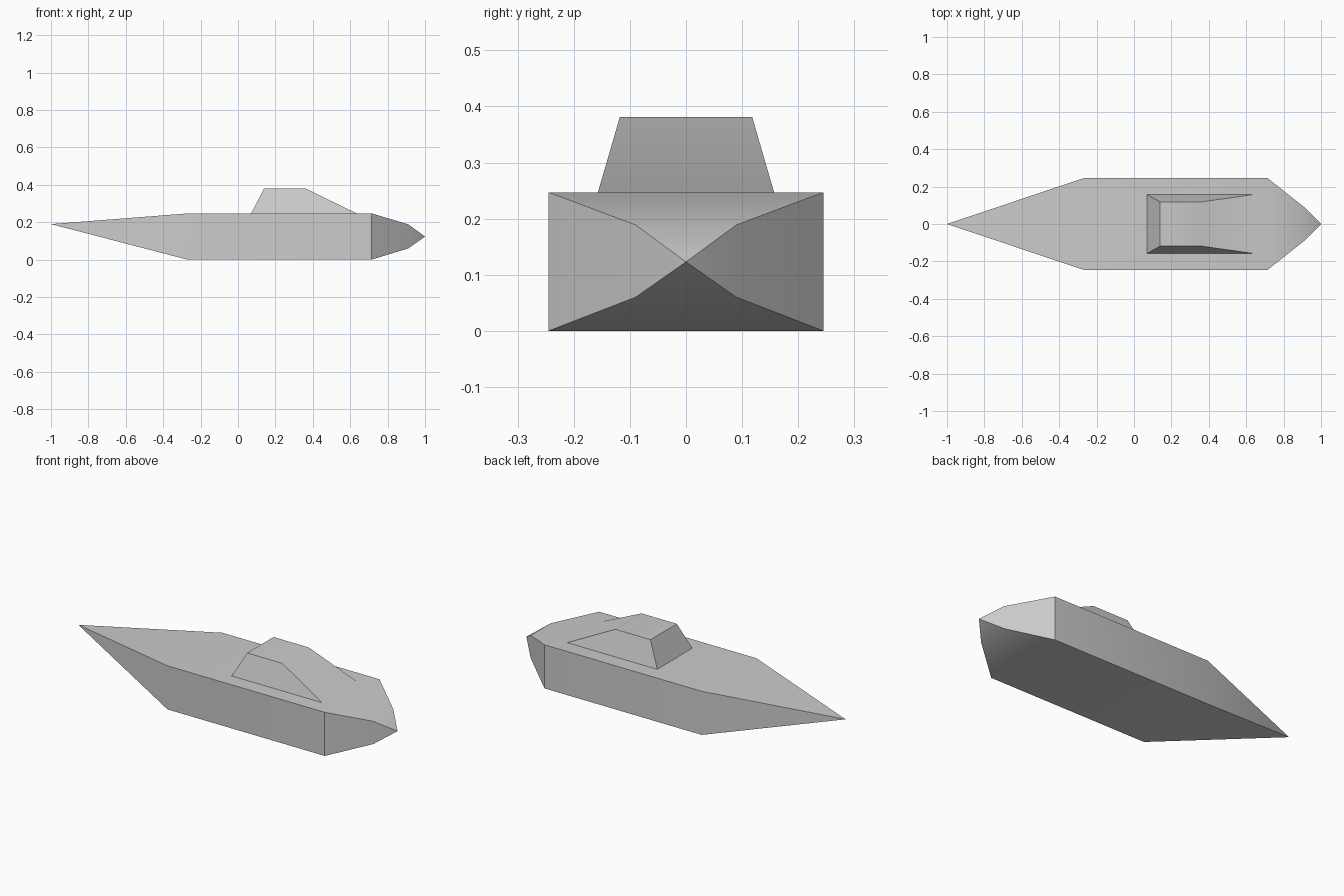
import bpy
import bmesh
from math import radians

cube = bpy.data.objects.get("Cube")
if cube:
    bpy.data.objects.remove(cube, do_unlink=True)

# Single grey paint
grey = bpy.data.materials.new("light_grey")
grey.use_nodes = True
colour = (0.6, 0.6, 0.6, 1.0)
grey.diffuse_color = colour
grey.node_tree.nodes["Principled BSDF"].inputs["Base Color"].default_value = colour

bm = bmesh.new()


def section(x, half_width, low, high):
    """Rectangular hull section, counted round from the lower front corner."""
    return [bm.verts.new((x, y, z)) for y, z in (
        (-half_width, low), (half_width, low),
        (half_width, high), (-half_width, high))]


def loft(a, b):
    """Join two matching loops with quads."""
    return [bm.faces.new((a[i], a[(i + 1) % 4], b[(i + 1) % 4], b[i]))
            for i in range(4)]


def close_to_point(loop, tip):
    """Close a section to a sharp end."""
    point = bm.verts.new(tip)
    for i in range(4):
        bm.faces.new((loop[i], loop[(i + 1) % 4], point))


# Hull: pointed bow, straight middle, faceted stern
DECK = 0.247
bow = section(-0.27, 0.245, 0, DECK)
shoulder = section(0.715, 0.245, 0, DECK)
stern = section(0.91, 0.09, 0.06, 0.189)
deck = loft(bow, shoulder)[2]
loft(shoulder, stern)
close_to_point(bow, (-1, 0, 0.19))
close_to_point(stern, (1, 0, 0.123))


# Cabin: opening in the deck raised to a smaller roof
def shape_face(face, x_fore, x_aft, half_width, z):
    middle = face.calc_center_median()
    for v in face.verts:
        v.co = (x_fore if v.co.x < middle.x else x_aft,
                half_width if v.co.y > middle.y else -half_width, z)


bmesh.ops.inset_individual(bm, faces=[deck], thickness=0.05)
shape_face(deck, 0.07, 0.635, 0.157, DECK)
raised = bmesh.ops.extrude_discrete_faces(bm, faces=[deck])
shape_face(raised["faces"][0], 0.14, 0.36, 0.118, 0.381)

bmesh.ops.recalc_face_normals(bm, faces=bm.faces)
mesh = bpy.data.meshes.new("hull_and_cabin")
bm.to_mesh(mesh)
bm.free()
mesh.materials.append(grey)

boat = bpy.data.objects.new("hull_and_cabin", mesh)
bpy.context.collection.objects.link(boat)

# Soft shading over the shallow bends, crisp main edges
bpy.ops.object.select_all(action="DESELECT")
boat.select_set(True)
bpy.context.view_layer.objects.active = boat
bpy.ops.object.shade_smooth_by_angle(angle=radians(30))
